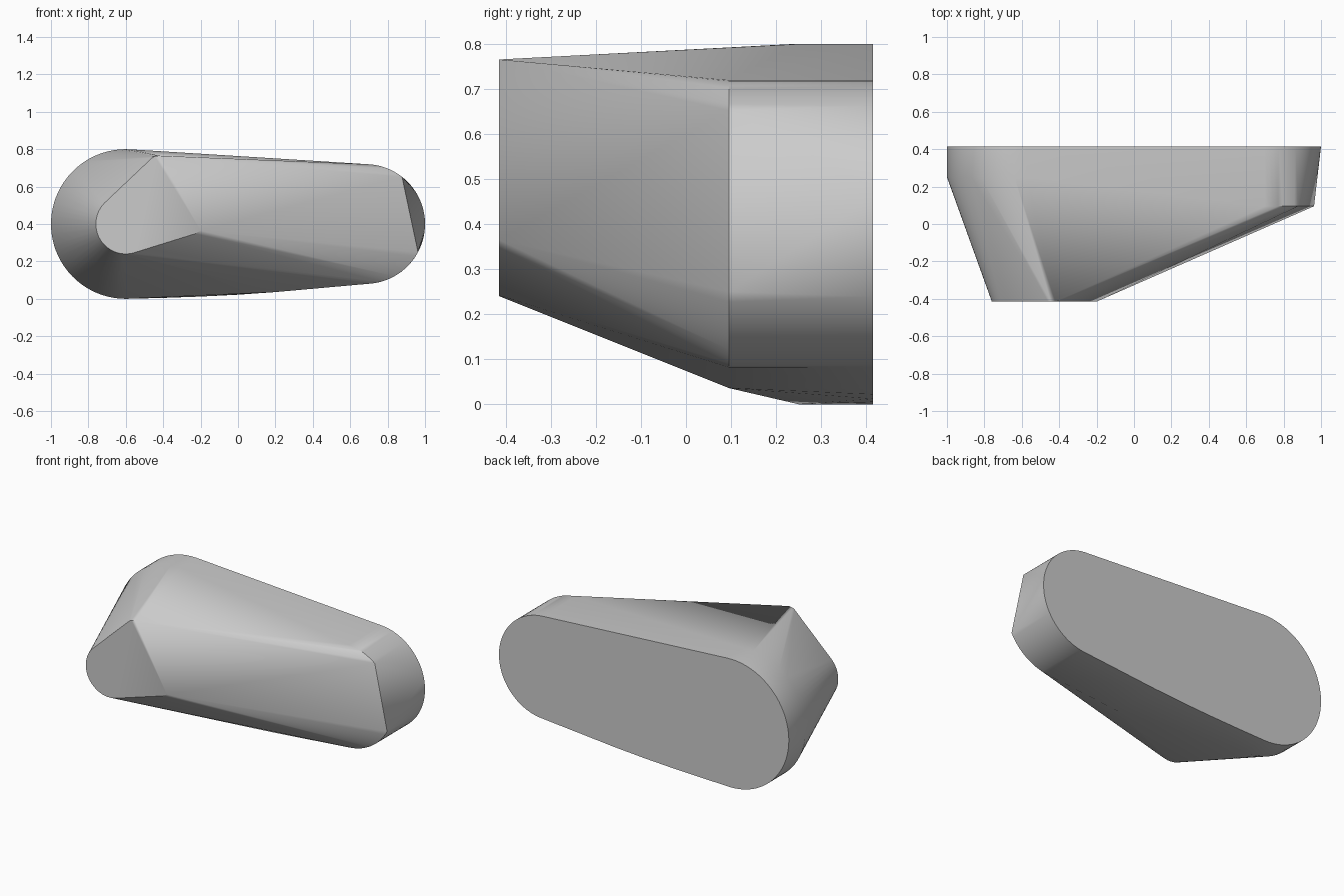
import bpy, bmesh, math

if "Cube" in bpy.data.objects:
    bpy.data.objects.remove(bpy.data.objects["Cube"], do_unlink=True)

BACK, FRONT, SHOULDER, STEP = 0.415, -0.415, 0.25, 0.095


def arc(cx, cz, r, start, end, steps, y):
    """Points along an arc in the xz plane at depth y."""
    pts = []
    for i in range(steps + 1):
        a = math.radians(start + (end - start) * i / steps)
        pts.append((cx + r * math.cos(a), y, cz + r * math.sin(a)))
    return pts


# Gently bowed underside between the two round ends
belly = [(-0.4, 0.005), (-0.2, 0.012), (0, 0.022), (0.2, 0.036), (0.45, 0.06)]

points = []

# Flat back and the straight band behind the large round end
for y in (BACK, SHOULDER):
    points += arc(-0.6, 0.4, 0.4, 86.4, 270, 40, y)

# Small round end and belly at the back
points += arc(0.68, 0.4, 0.32, -93, 86.4, 40, BACK)
points += [(x, BACK, z) for x, z in belly]

# Same outline at the step, with the outer side cut off flat
points += arc(0.68, 0.4, 0.32, 52, 86.4, 8, STEP)
points += arc(0.68, 0.4, 0.32, -93, -28, 14, STEP)
points += [(x, STEP, z) for x, z in belly[3:]]

# Narrow front face: round lower corner, slanted top and pointed side
points += arc(-0.6, 0.4, 0.16, 135, 285, 24, FRONT)
points += [(x, FRONT, z) for x, z in
           [(-0.46, 0.753), (-0.445, 0.762), (-0.42, 0.765),
            (-0.23, 0.348), (-0.2, 0.365)]]

# Skin the outlines into one solid body
bm = bmesh.new()
for p in points:
    bm.verts.new(p)
hull = bmesh.ops.convex_hull(bm, input=bm.verts)
loose = [v for v in bm.verts if not v.link_faces]
bmesh.ops.delete(bm, geom=loose, context="VERTS")
bmesh.ops.dissolve_limit(bm, angle_limit=math.radians(0.3),
                         verts=bm.verts, edges=bm.edges)
bmesh.ops.recalc_face_normals(bm, faces=bm.faces)
mesh = bpy.data.meshes.new("body")
bm.to_mesh(mesh)
bm.free()
body = bpy.data.objects.new("body", mesh)
bpy.context.collection.objects.link(body)

# Plain grey finish
grey = bpy.data.materials.new("grey")
grey.use_nodes = True
colour = (0.6, 0.6, 0.6, 1)
grey.diffuse_color = colour
grey.node_tree.nodes["Principled BSDF"].inputs["Base Color"].default_value = colour
mesh.materials.append(grey)

bpy.ops.object.select_all(action="DESELECT")
body.select_set(True)
bpy.context.view_layer.objects.active = body
bpy.ops.object.shade_smooth_by_angle(angle=math.radians(30))
